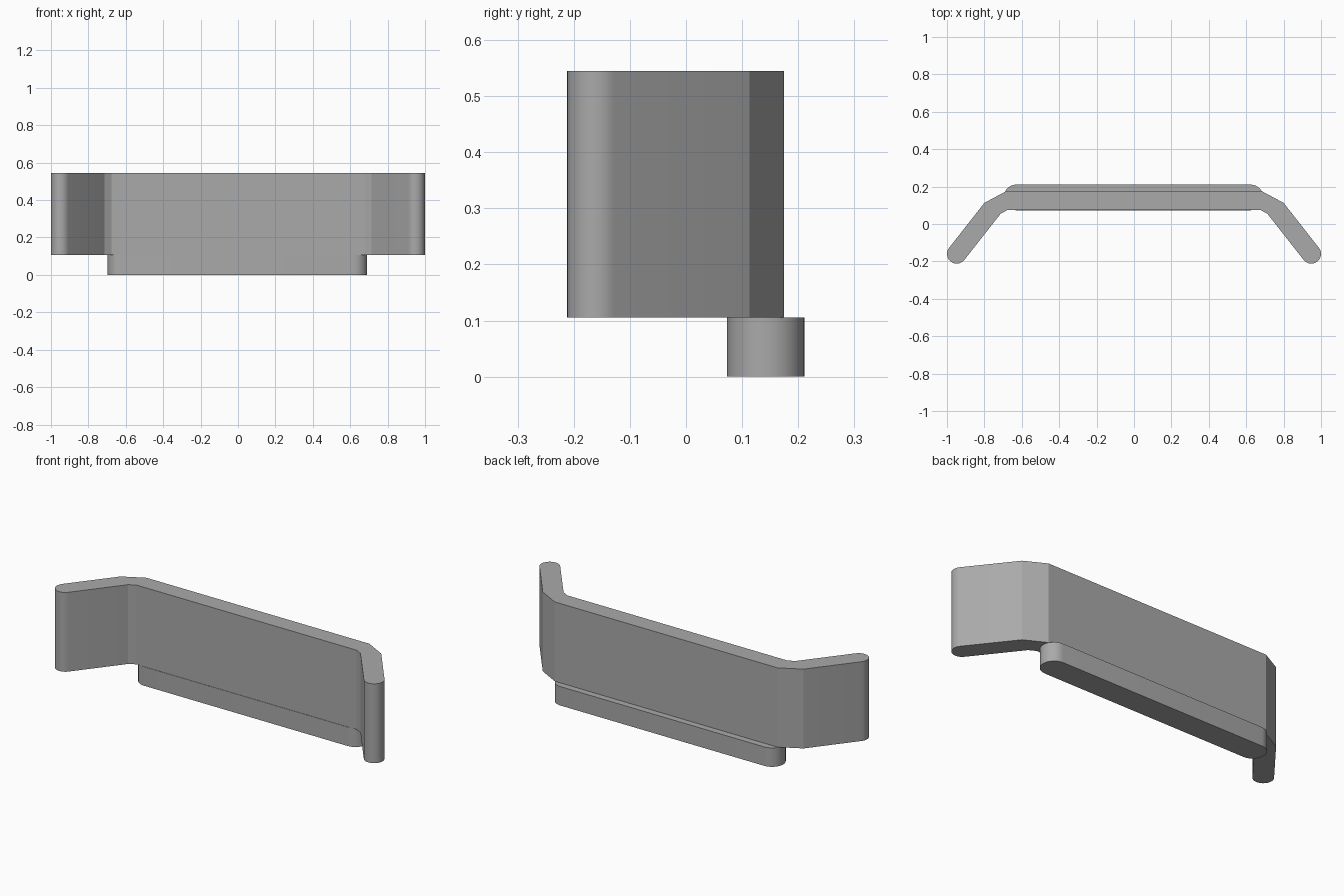
import bpy, bmesh, math

if "Cube" in bpy.data.objects:
    bpy.data.objects.remove(bpy.data.objects["Cube"])

grey = bpy.data.materials.new("mid_grey")
grey.diffuse_color = (0.40, 0.40, 0.40, 1)
grey.use_nodes = True
grey.node_tree.nodes["Principled BSDF"].inputs["Base Color"].default_value = grey.diffuse_color


def arc(cx, cy, r, start, end, n=14):
    """Points on an arc, angles in degrees."""
    angles = [math.radians(start + (end - start) * i / n) for i in range(n + 1)]
    return [(cx + r * math.cos(a), cy + r * math.sin(a)) for a in angles]


def extrude_outline(name, outline, z0, z1):
    """Closed outline in plan, extruded upwards."""
    bm = bmesh.new()
    face = bm.faces.new([bm.verts.new((x, y, z0)) for x, y in outline])
    top = bmesh.ops.extrude_face_region(bm, geom=[face], use_keep_orig=True)
    verts = [g for g in top["geom"] if isinstance(g, bmesh.types.BMVert)]
    bmesh.ops.translate(bm, vec=(0, 0, z1 - z0), verts=verts)
    bmesh.ops.recalc_face_normals(bm, faces=bm.faces)
    mesh = bpy.data.meshes.new(name)
    bm.to_mesh(mesh)
    bm.free()
    obj = bpy.data.objects.new(name, mesh)
    bpy.context.collection.objects.link(obj)
    mesh.materials.append(grey)
    bpy.context.view_layer.objects.active = obj
    obj.select_set(True)
    bpy.ops.object.shade_smooth_by_angle(angle=math.radians(20))
    obj.select_set(False)
    return obj


# Bent wall: right half from the back, round the wing tip, to the front face
tilt = 38.1
right = [(0.684, 0.175), (0.80, 0.113)]
right += arc(0.948, -0.16, 0.052, tilt, tilt - 180)
right += [(0.713, 0.055), (0.676, 0.075)]
left = [(-x, y) for x, y in reversed(right)]
extrude_outline("bent_wall", right + left, 0.105, 0.545)

# Rounded foot strip under the wall
foot = arc(0.622, 0.142, 0.069, 90, -90) + arc(-0.628, 0.142, 0.069, 270, 90)
extrude_outline("foot_strip", foot, 0.0, 0.105)
